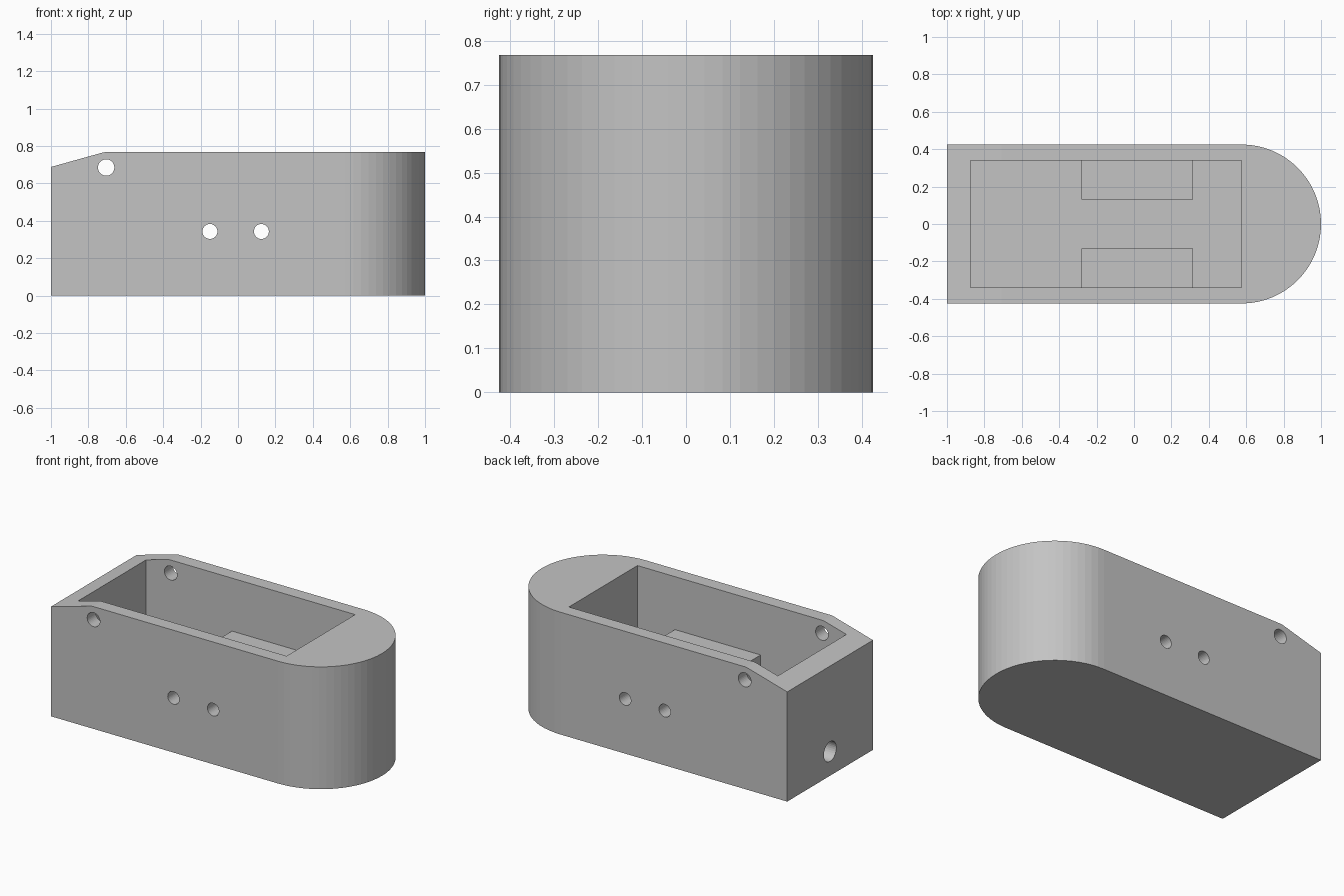
import bpy
import bmesh
from math import sin, cos, pi, radians
from mathutils import Vector

cube = bpy.data.objects.get("Cube")
if cube:
    bpy.data.objects.remove(cube, do_unlink=True)

# Main sizes
HALF_W, HEIGHT, ROUND_X = 0.425, 0.767, 0.575
WALL_Y, FLOOR = 0.34, 0.085
PIVOT_X, PIVOT_Z = -0.705, 0.685

grey = bpy.data.materials.new("plain grey")
grey.use_nodes = True
colour = (0.55, 0.55, 0.55, 1)
grey.diffuse_color = colour
grey.node_tree.nodes["Principled BSDF"].inputs["Base Color"].default_value = colour


def prism(name, points, sweep):
    """Extrude a closed 3D outline along the sweep vector."""
    bm = bmesh.new()
    face = bm.faces.new([bm.verts.new(p) for p in points])
    out = bmesh.ops.extrude_face_region(bm, geom=[face])
    moved = [v for v in out["geom"] if isinstance(v, bmesh.types.BMVert)]
    bmesh.ops.translate(bm, verts=moved, vec=Vector(sweep))
    bmesh.ops.recalc_face_normals(bm, faces=bm.faces)
    mesh = bpy.data.meshes.new(name)
    bm.to_mesh(mesh)
    bm.free()
    mesh.materials.append(grey)
    obj = bpy.data.objects.new(name, mesh)
    bpy.context.collection.objects.link(obj)
    return obj


def box(name, x0, x1, y0, y1, z0, z1):
    outline = [(x0, y0, z0), (x1, y0, z0), (x1, y1, z0), (x0, y1, z0)]
    return prism(name, outline, (0, 0, z1 - z0))


def combine(target, tool, operation):
    """Apply a boolean with the tool and remove the tool."""
    mod = target.modifiers.new(operation.lower(), 'BOOLEAN')
    mod.operation, mod.object, mod.solver = operation, tool, 'EXACT'
    bpy.context.view_layer.objects.active = target
    bpy.ops.object.modifier_apply(modifier=mod.name)
    bpy.data.objects.remove(tool, do_unlink=True)


def ring(radius, count=32):
    return [(radius * cos(2 * pi * i / count), radius * sin(2 * pi * i / count))
            for i in range(count)]


# Body: square left end, half-round right end
arc = [-pi / 2 + pi * i / 32 for i in range(33)]
plan = [(-1, HALF_W, 0), (-1, -HALF_W, 0)]
plan += [(ROUND_X + HALF_W * cos(a), HALF_W * sin(a), 0) for a in arc]
body = prism("housing_body", plan, (0, 0, HEIGHT))

# Sloped nose, rounded around the upper hole
r = HEIGHT - PIVOT_Z
bend = [(PIVOT_X - r * sin(radians(a)), -1, PIVOT_Z + r * cos(radians(a)))
        for a in (0, 4, 8, 12, 15.5)]
nose = bend + [(-1, -1, 0.688), (-1.2, -1, 0.633), (-1.2, -1, 1), (PIVOT_X, -1, 1)]
combine(body, prism("nose_cutter", nose, (0, 2, 0)), 'DIFFERENCE')

# Open cavity
combine(body, box("cavity_cutter", -0.875, ROUND_X, -WALL_Y, WALL_Y, FLOOR, 1),
        'DIFFERENCE')

# Mounting blocks on both inner walls
for side in (-1, 1):
    y0, y1 = sorted((side * 0.13, side * (WALL_Y + 0.03)))
    block = box("mounting_block", -0.28, 0.315, y0, y1, FLOOR - 0.03, 0.435)
    combine(body, block, 'UNION')

# Cross holes through both side walls
for x, z, radius in ((PIVOT_X, PIVOT_Z, 0.044), (-0.15, 0.343, 0.04), (0.125, 0.343, 0.04)):
    outline = [(x + u, -1, z + v) for u, v in ring(radius)]
    combine(body, prism("cross_hole_cutter", outline, (0, 2, 0)), 'DIFFERENCE')

# Cable hole in the flat end wall
outline = [(-1.2, u, 0.152 + v) for u, v in ring(0.062)]
combine(body, prism("end_hole_cutter", outline, (0.4, 0, 0)), 'DIFFERENCE')
